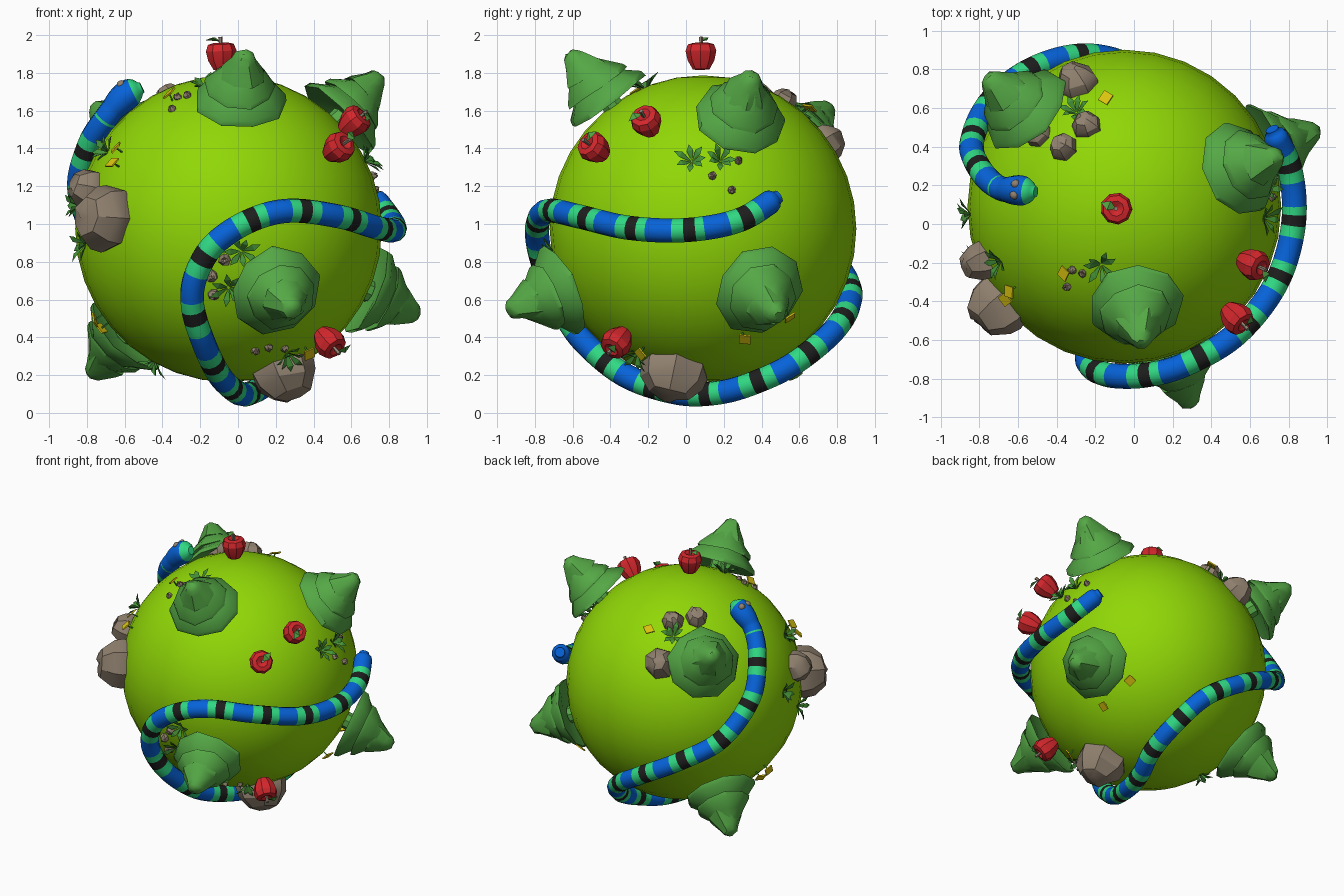
import bpy, bmesh, math, random
from mathutils import Vector, Matrix

if "Cube" in bpy.data.objects:
    bpy.data.objects.remove(bpy.data.objects["Cube"])

random.seed(4)
C = Vector((-0.05, 0.09, 0.975))   # planet centre
R = 0.812                          # planet radius


def mat(name, r, g, b):
    m = bpy.data.materials.new(name)
    m.diffuse_color = (r, g, b, 1)
    m.use_nodes = True
    m.node_tree.nodes["Principled BSDF"].inputs["Base Color"].default_value = m.diffuse_color
    return m


LIME = mat("lime_ground", .28, .68, .002)
BLUE = mat("snake_blue", .002, .125, .70)
TEAL = mat("snake_green", .03, .70, .23)
BLACK = mat("snake_black", .012, .013, .012)
TREE = mat("tree_green", .09, .39, .06)
GRASS = mat("grass_green", .06, .29, .04)
STONE = mat("stone_grey", .28, .22, .16)
RED = mat("apple_red", .65, .02, .025)
YELLOW = mat("flower_yellow", .72, .57, .005)


def finish(bm, name, mats, M=Matrix(), angle=0):
    bmesh.ops.recalc_face_normals(bm, faces=bm.faces[:])
    me = bpy.data.meshes.new(name)
    bm.to_mesh(me)
    bm.free()
    for m in mats:
        me.materials.append(m)
    for p in me.polygons:
        p.use_smooth = angle > 0
    if angle:
        me.set_sharp_from_angle(angle=math.radians(angle))
    ob = bpy.data.objects.new(name, me)
    ob.matrix_world = M
    bpy.context.collection.objects.link(ob)
    return ob


def on_planet(d, dist):
    """Frame at a distance along direction d, local z pointing outward, random spin."""
    d = Vector(d).normalized()
    q = d.to_track_quat('Z', 'Y').to_matrix().to_4x4()
    return Matrix.Translation(C + d * dist) @ q @ Matrix.Rotation(random.uniform(0, 6.28), 4, 'Z')


def lathe(bm, profile, n, jitter=0, mi=0, shift=(0, 0)):
    """Closed turned shape from (radius, height) pairs, with uneven sides."""
    side = [1 + random.uniform(-jitter, jitter) for _ in range(n)]
    rings = []
    for r, z in profile:
        rings.append([bm.verts.new((r * side[i] * math.cos(2 * math.pi * i / n) + shift[0],
                                    r * side[i] * math.sin(2 * math.pi * i / n) + shift[1],
                                    z + random.uniform(-jitter, jitter) * .12)) for i in range(n)])
    bridge(bm, rings, lambda i: mi)


def bridge(bm, rings, index):
    n = len(rings[0])
    for k in range(len(rings) - 1):
        for i in range(n):
            j = (i + 1) % n
            f = bm.faces.new((rings[k][i], rings[k][j], rings[k + 1][j], rings[k + 1][i]))
            f.material_index = index(k)
    for ring, k in ((rings[0][::-1], 0), (rings[-1], len(rings) - 2)):
        bm.faces.new(ring).material_index = index(k)


# planet
bm = bmesh.new()
bmesh.ops.create_uvsphere(bm, u_segments=32, v_segments=18, radius=R)
finish(bm, "planet", [LIME], Matrix.Translation(C), 60)

# snake: path from tail to snout, pulled on to a shell around the planet
pts = [(.73, .50, 1.15), (.80, .28, 1.02), (.82, 0, .968), (.73, -.30, .98), (.53, -.565, 1.04),
       (.27, -.72, 1.07), (.06, -.777, 1.016), (-.124, -.778, .894), (-.22, -.734, .735),
       (-.24, -.665, .577), (-.187, -.546, .39), (-.098, -.32, .206), (.0, -.05, .10),
       (.07, .165, .105), (.14, .36, .165), (.135, .58, .26), (.02, .79, .445), (-.24, .865, .62),
       (-.52, .80, .775), (-.74, .63, .93), (-.84, .42, 1.18), (-.80, .28, 1.41),
       (-.71, .19, 1.57), (-.60, .175, 1.68), (-.50, .165, 1.72)]
ctrl = [(Vector(p) - C).normalized() * .88 for p in pts]
ctrl[-2] *= 1.015
ctrl = [2 * ctrl[0] - ctrl[1]] + ctrl + [2 * ctrl[-1] - ctrl[-2]]
fine = []
for a, b, c, d in zip(ctrl, ctrl[1:], ctrl[2:], ctrl[3:]):
    for i in range(40):
        t = i / 40
        fine.append(.5 * (2 * b + (c - a) * t + (2 * a - 5 * b + 4 * c - d) * t * t
                          + (3 * b - a - 3 * c + d) * t ** 3))
step, path, acc = .01, [fine[0]], 0
for p, q in zip(fine, fine[1:]):
    acc += (q - p).length
    if acc >= step:
        path.append(q)
        acc -= step
N = len(path)


def snake_radius(i):
    s, e = i * step, (N - 1 - i) * step
    r = .064
    if s < .06:
        r = .064 * math.sqrt(max(.3, 1 - (1 - s / .06) ** 2))
    if e < .2:
        r = .064 + .014 * math.sin(math.pi * min(1, e / .2))
    if e < .07:
        r *= math.sqrt(max(.2, 1 - (1 - e / .07) ** 2))
    return r


def snake_colour(i):
    s, e = (i + .5) * step, (N - 1.5 - i) * step
    if e < .26:
        return 1 if e < .055 else 0
    if s < .14:
        return 0
    lag = .235 + .115 * min(1, max(0, (s - 1.9) / .8))
    t = abs((s - lag + .15) % .30 - .15)
    return 2 if t < .03 else 1 if t < .088 else 0


bm = bmesh.new()
rings = []
for i, p in enumerate(path):
    tan = (path[min(i + 1, N - 1)] - path[max(i - 1, 0)]).normalized()
    side = tan.cross(p.normalized()).normalized()
    up = side.cross(tan)
    r = snake_radius(i)
    rings.append([bm.verts.new(p + r * (math.cos(a) * side + math.sin(a) * up))
                  for a in (2 * math.pi * k / 12 for k in range(12))])
bridge(bm, rings, snake_colour)
finish(bm, "snake", [BLUE, TEAL, BLACK], Matrix.Translation(C), 60)
# snake eyes
head = path[N - 9]
tan = (path[N - 5] - path[N - 14]).normalized()
side = tan.cross(head.normalized()).normalized()
for n, s in (("left", -1), ("right", 1)):
    bm = bmesh.new()
    bmesh.ops.create_icosphere(bm, subdivisions=2, radius=.024)
    finish(bm, "snake_eye_" + n, [STONE],
           Matrix.Translation(C + head + side * s * .028 + head.normalized() * .06), 60)

# trees: three flared tiers with a blunt top
for i, d in enumerate([(.07, -.58, .79), (.28, -.84, -.37), (.66, .22, .65),
                       (.83, .34, -.37), (-.56, .55, .52), (-.64, .41, -.66)]):
    bm = bmesh.new()
    lathe(bm, [(.06, -.06), (.06, .06)], 8)
    lathe(bm, [(.10, .07), (.245, .03), (.238, .06), (.175, .115), (.11, .20)], 9, .05)
    lathe(bm, [(.08, .15), (.188, .125), (.18, .15), (.12, .215), (.07, .28)], 9, .05, 0, (.01, 0))
    lathe(bm, [(.05, .23), (.125, .21), (.11, .24), (.068, .31), (.05, .345), (.022, .362)],
          8, .05, 0, (.015, .01))
    finish(bm, f"tree_{i + 1}", [TREE], on_planet(d, R), 40)

# apples with stem and leaf
for i, d in enumerate([(-.04, -.01, .925), (.67, -.30, .57), (.59, -.585, .435), (.55, -.47, -.62)]):
    bm = bmesh.new()
    lathe(bm, [(.025, -.074), (.045, -.078), (.072, -.03), (.083, .02), (.07, .055),
               (.04, .063), (.012, .045)], 9)
    lathe(bm, [(.009, .045), (.012, .095)], 5, 0, 1)
    leaf = [bm.verts.new(v) for v in ((0, 0, .07), (.04, .026, .092), (.085, 0, .08), (.04, -.026, .092),
                                      (.04, 0, .075))]
    for a, b, c in ((0, 1, 3), (1, 2, 3), (0, 4, 1), (1, 4, 2), (2, 4, 3), (3, 4, 0)):
        bm.faces.new((leaf[a], leaf[b], leaf[c])).material_index = 2
    finish(bm, f"apple_{i + 1}", [RED, STONE, TREE], on_planet(d, .922), 30)


# rocks and pebbles: rough blunt lumps
def rock(name, d, r):
    bm = bmesh.new()
    lathe(bm, [(.85 * r, -.5 * r), (1.02 * r, -.05 * r), (.95 * r, .4 * r), (.6 * r, .85 * r),
               (.22 * r, .97 * r)], 7, .1)
    finish(bm, name, [STONE], on_planet(d, R), 30)


for i, (x, y, z, r) in enumerate([
        (-.69, -.54, .06, .17), (-.79, -.30, .22, .11), (.31, -.17, -.82, .17),
        (-.25, .67, .47, .11), (-.20, .43, .68, .075), (-.32, .31, .69, .075),
        (-.45, .38, .58, .075)]):
    rock(f"rock_{i + 1}", (x, y, z), r)
for i, d in enumerate([(-.08, -.75, -.36), (-.02, -.78, -.16), (-.09, -.77, -.25), (.72, .19, .37),
                       (.76, .05, .28), (.76, .15, .20), (.14, -.47, -.64), (.21, -.47, -.62),
                       (.30, -.42, -.64), (-.30, -.42, .64), (-.22, -.35, .71), (-.27, -.33, .7)]):
    rock(f"pebble_{i + 1}", d, .033 if i < 3 else .022)

# grass tufts: spreading folded blades
for i, d in enumerate([(0, -.76, -.32), (.07, -.8, -.12), (.73, -.06, .36), (.72, .09, .36),
                       (-.68, -.30, .43), (-.12, -.30, .74), (-.25, .49, .6), (.32, -.36, -.68),
                       (-.80, -.04, .12), (-.76, -.27, -.08), (-.40, .09, -.71)]):
    bm = bmesh.new()
    for k in range(7):
        a = 2 * math.pi * k / 7 + random.uniform(-.2, .2)
        ln, h = random.uniform(.07, .105), random.uniform(.03, .07)
        out, sd = Vector((math.cos(a), math.sin(a), 0)), Vector((-math.sin(a), math.cos(a), 0))
        mid = out * ln * .6 + Vector((0, 0, h * .8))
        b0, tip = bm.verts.new((0, 0, -.01)), bm.verts.new(out * ln + Vector((0, 0, h)))
        l, r = bm.verts.new(mid + sd * .018), bm.verts.new(mid - sd * .018)
        low = bm.verts.new(mid - Vector((0, 0, .012)))
        for f in ((b0, l, r), (l, tip, r), (b0, low, l), (l, low, tip), (tip, low, r), (r, low, b0)):
            bm.faces.new(f)
    finish(bm, f"grass_{i + 1}", [GRASS], on_planet(d, R))

# flowers: thin square petals on stalks
for i, d in enumerate([(-.59, -.46, .335), (-.57, -.42, .41), (-.30, -.33, .685), (.40, -.31, -.62),
                       (.58, .22, -.58), (.50, .42, -.43), (-.665, .05, -.52), (-.69, .0, -.47),
                       (-.09, .53, .6)]):
    bm = bmesh.new()
    bmesh.ops.create_cube(bm, size=1, matrix=Matrix.Translation((0, 0, .045))
                          @ Matrix.Rotation(.4, 4, 'X') @ Matrix.Diagonal((.06, .06, .009, 1)))
    lathe(bm, [(.005, -.01), (.005, .045)], 4, 0, 1)
    finish(bm, f"flower_{i + 1}", [YELLOW, GRASS], on_planet(d, R))
